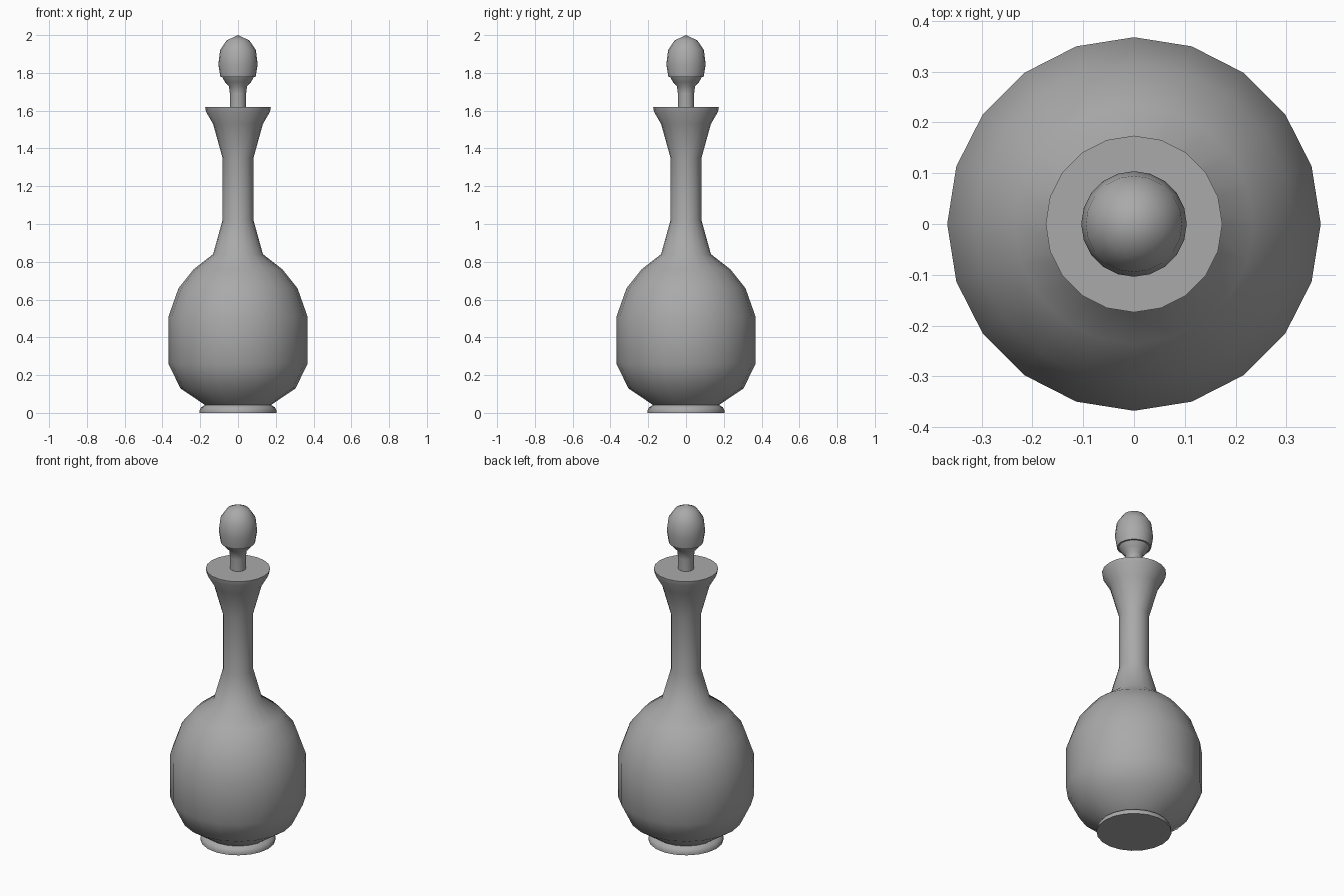
import bpy
import bmesh
from math import cos, sin, pi, radians

cube = bpy.data.objects.get("Cube")
if cube:
    bpy.data.objects.remove(cube, do_unlink=True)

SIDES = 20

grey = bpy.data.materials.new("grey_glass")
grey.use_nodes = True
colour = (0.4, 0.4, 0.4, 1)
grey.diffuse_color = colour
grey.node_tree.nodes["Principled BSDF"].inputs["Base Color"].default_value = colour


def lathe(name, profile, smooth):
    """Turn (radius, height) points about z; radius 0 closes to a point."""
    bm = bmesh.new()
    rings = []
    for r, z in profile:
        count = SIDES if r else 1
        rings.append([bm.verts.new((r * cos(2 * pi * i / SIDES),
                                    r * sin(2 * pi * i / SIDES), z))
                      for i in range(count)])
    for low, high in zip(rings, rings[1:]):
        for i in range(SIDES):
            j = (i + 1) % SIDES
            if len(high) == 1:
                bm.faces.new((low[i], low[j], high[0]))
            else:
                bm.faces.new((low[i], low[j], high[j], high[i]))
    # Flat caps on open ends
    bm.faces.new(rings[0][::-1])
    if len(rings[-1]) > 1:
        bm.faces.new(rings[-1])
    bmesh.ops.recalc_face_normals(bm, faces=bm.faces)
    for face in bm.faces:
        face.smooth = smooth(face.calc_center_median().z)
    mesh = bpy.data.meshes.new(name)
    bm.to_mesh(mesh)
    bm.free()
    mesh.materials.append(grey)
    obj = bpy.data.objects.new(name, mesh)
    bpy.context.collection.objects.link(obj)
    # Keep rims and the pinched foot crisp
    mesh.set_sharp_from_angle(angle=radians(50))
    return obj


# Foot, round belly, slim neck and flared lip
lathe("bottle", [
    (0.203, 0), (0.203, 0.015), (0.195, 0.03), (0.175, 0.042),
    (0.305, 0.13), (0.368, 0.26), (0.368, 0.51), (0.315, 0.66),
    (0.235, 0.76), (0.132, 0.84), (0.082, 1.02), (0.082, 1.35),
    (0.132, 1.53), (0.17, 1.595), (0.174, 1.62),
], lambda z: True)

# Stopper stem flaring up to the knob
lathe("stopper_stem", [
    (0.043, 1.6), (0.043, 1.69), (0.048, 1.73), (0.068, 1.75), (0.085, 1.78),
], lambda z: True)

# Faceted knob with a smooth domed tip
lathe("stopper_knob", [
    (0.093, 1.777), (0.104, 1.845), (0.095, 1.92), (0.06, 1.972), (0, 2),
], lambda z: z > 1.96)
